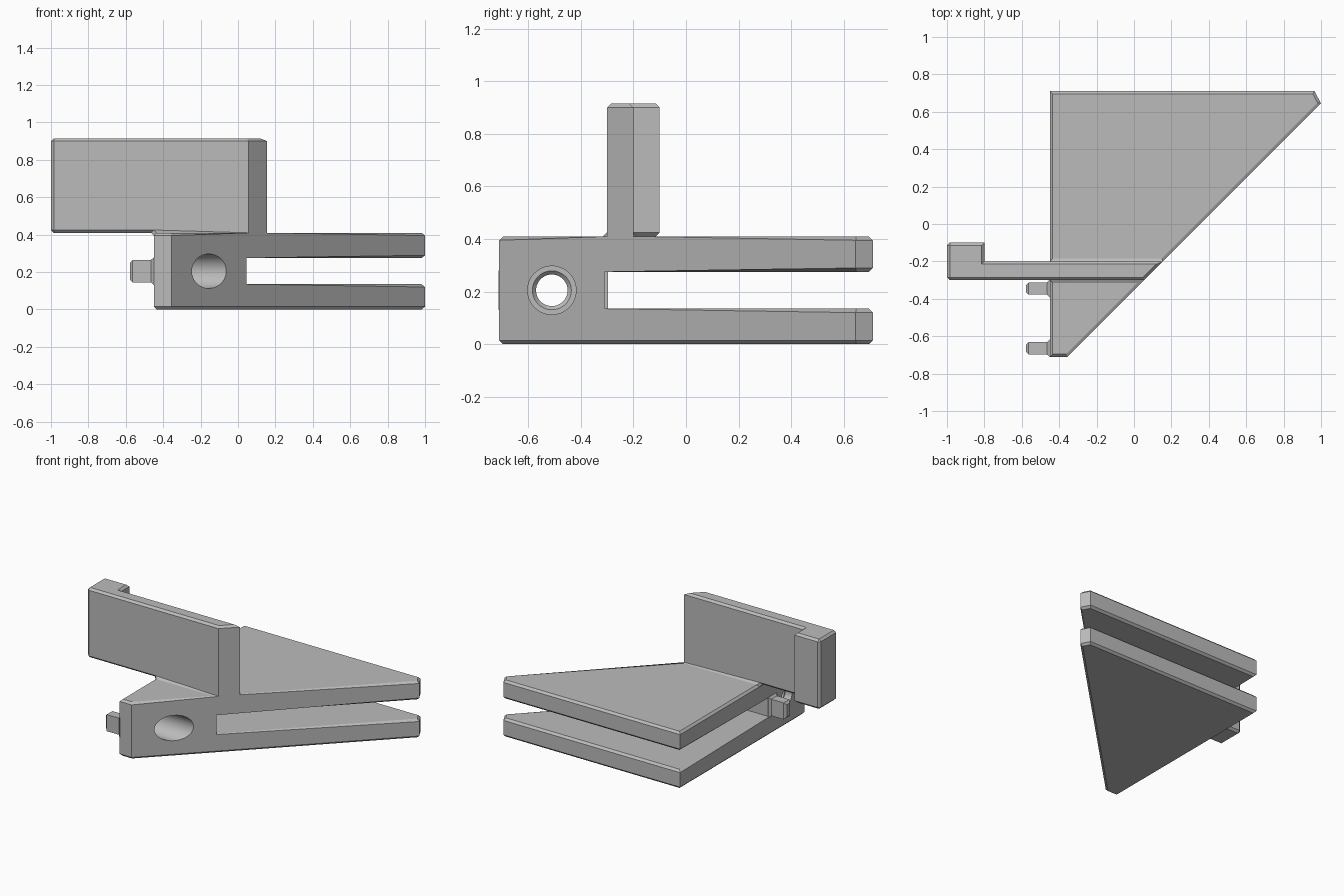
import bpy, bmesh
from math import radians
from mathutils import Matrix

if "Cube" in bpy.data.objects:
    bpy.data.objects.remove(bpy.data.objects["Cube"], do_unlink=True)

grey = bpy.data.materials.new("plain_grey")
grey.use_nodes = True
colour = (0.5, 0.5, 0.5, 1)
grey.diffuse_color = colour
grey.node_tree.nodes["Principled BSDF"].inputs["Base Color"].default_value = colour

CHAMFER = 0.015
TOP = 0.41
LEFT = -0.45
SLOPE = 0.355      # the slanted side follows x = y + SLOPE


def add_object(name, bm):
    bmesh.ops.recalc_face_normals(bm, faces=bm.faces[:])
    mesh = bpy.data.meshes.new(name)
    bm.to_mesh(mesh)
    bm.free()
    mesh.materials.append(grey)
    ob = bpy.data.objects.new(name, mesh)
    bpy.context.collection.objects.link(ob)
    return ob


def prism(name, outline, z0, z1):
    bm = bmesh.new()
    base = bm.faces.new([bm.verts.new((x, y, z0)) for x, y in outline])
    new = bmesh.ops.extrude_face_region(bm, geom=[base])["geom"]
    bmesh.ops.translate(bm, vec=(0, 0, z1 - z0),
                        verts=[v for v in new if isinstance(v, bmesh.types.BMVert)])
    return add_object(name, bm)


def combine(ob, other, operation):
    mod = ob.modifiers.new(operation, 'BOOLEAN')
    mod.operation, mod.solver, mod.object = operation, 'EXACT', other
    bpy.context.view_layer.objects.active = ob
    bpy.ops.object.modifier_apply(modifier=mod.name)
    bpy.data.objects.remove(other, do_unlink=True)


def cylinder_x(name, x0, x1, y, z, r0, r1):
    bm = bmesh.new()
    bmesh.ops.create_cone(bm, cap_ends=True, segments=48, radius1=r0, radius2=r1, depth=x1 - x0)
    turn = Matrix.Rotation(radians(90), 4, 'Y')
    bmesh.ops.transform(bm, verts=bm.verts,
                        matrix=Matrix.Translation(((x0 + x1) / 2, y, z)) @ turn)
    return add_object(name, bm)


# slanted block with a slot between its two plates
block = prism("slotted_block", [(LEFT, -0.71), (-0.71 + SLOPE, -0.71), (1, 1 - SLOPE),
                                (0.965, 0.71), (LEFT, 0.71)], 0, TOP)
slot = prism("slot_cutter", [(-2, -0.31), (2, -0.31), (2, 2), (-2, 2)], 0.135, 0.275)
combine(block, slot, 'DIFFERENCE')

# upright wall with a hooked end
wall = prism("upright_wall", [(-1, -0.3), (-0.3 + SLOPE, -0.3), (-0.2 + SLOPE, -0.2),
                              (-0.8, -0.2), (-0.8, -0.1), (-1, -0.1)], TOP, 0.915)
combine(block, wall, 'UNION')

# merge flat areas, then chamfer the horizontal edges and the wall end
bm = bmesh.new()
bm.from_mesh(block.data)
bmesh.ops.remove_doubles(bm, verts=bm.verts[:], dist=0.0005)
bmesh.ops.dissolve_limit(bm, angle_limit=radians(1), verts=bm.verts[:], edges=bm.edges[:])
edges = []
for e in bm.edges:
    a, b = (v.co for v in e.verts)
    if len(e.link_faces) == 2 and e.calc_face_angle() > radians(20):
        if abs(a.z - b.z) < 0.001 or a.x < -0.99:
            edges.append(e)
bmesh.ops.bevel(bm, geom=edges, offset=CHAMFER, offset_type='OFFSET', segments=1,
                affect='EDGES', clamp_overlap=True)
bm.to_mesh(block.data)
bm.free()

# stepped screw hole
HY, HZ = -0.51, 0.205
for x0, x1, r0, r1 in [(-0.6, 0.2, 0.06, 0.06), (-0.38, 0.2, 0.092, 0.092),
                       (-0.395, -0.379, 0.06, 0.075)]:
    combine(block, cylinder_x("hole_cutter", x0, x1, HY, HZ, r0, r1), 'DIFFERENCE')

# two locating pegs with chamfered tips and flared roots
for name, y in (("front_peg", -0.665), ("rear_peg", -0.345)):
    bm = bmesh.new()
    rings = []
    for x, grow in ((-0.578, -CHAMFER), (-0.563, 0), (-0.465, 0), (LEFT + 0.001, CHAMFER)):
        hy, hz = 0.033 + grow, 0.06 + grow
        rings.append([bm.verts.new((x, y + sy * hy, HZ + sz * hz))
                      for sy, sz in ((-1, -1), (1, -1), (1, 1), (-1, 1))])
    for a, b in zip(rings, rings[1:]):
        for i in range(4):
            j = (i + 1) % 4
            bm.faces.new((a[i], a[j], b[j], b[i]))
    bm.faces.new(rings[0])
    bm.faces.new(rings[-1])
    add_object(name, bm)

# smooth hole walls, sharp edges elsewhere
bpy.ops.object.select_all(action='DESELECT')
block.select_set(True)
bpy.context.view_layer.objects.active = block
bpy.ops.object.shade_smooth_by_angle(angle=radians(20))
